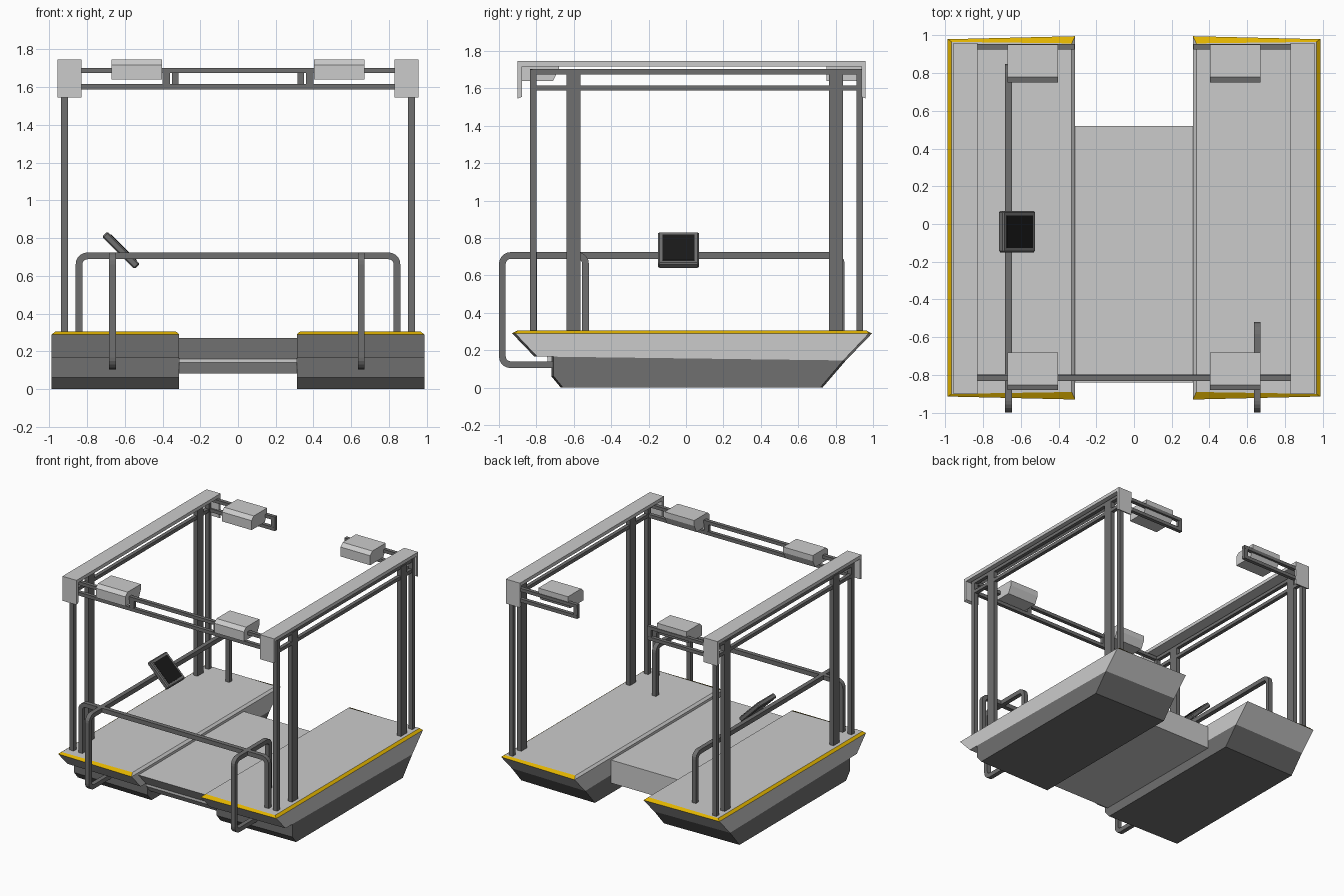
import bpy, bmesh, math
from mathutils import Vector

if "Cube" in bpy.data.objects:
    bpy.data.objects.remove(bpy.data.objects["Cube"])


def material(name, c):
    m = bpy.data.materials.new(name)
    m.diffuse_color = (*c, 1)
    m.use_nodes = True
    m.node_tree.nodes["Principled BSDF"].inputs["Base Color"].default_value = m.diffuse_color
    return m


LIGHT = material("light_grey", (0.65, 0.65, 0.65))
DARK = material("dark_grey", (0.16, 0.16, 0.16))
YELLOW = material("yellow", (0.75, 0.45, 0.0))
BLACK = material("black", (0.01, 0.01, 0.01))


def finish(name, bm, mats, mirror=False):
    bmesh.ops.recalc_face_normals(bm, faces=bm.faces)
    me = bpy.data.meshes.new(name)
    bm.to_mesh(me)
    bm.free()
    for m in mats:
        me.materials.append(m)
    ob = bpy.data.objects.new(name, me)
    bpy.context.collection.objects.link(ob)
    if mirror:
        ob.modifiers.new("Mirror", 'MIRROR')
    return ob


def place(axis, u, v, d):
    # 'x': profile in yz, 'y': profile in xz
    return Vector((d, u, v)) if axis == 'x' else Vector((u, d, v))


def prism(name, pts, axis, a, b, mat, mirror=False, skew=1.0):
    bm = bmesh.new()
    lo = [bm.verts.new(place(axis, u, v, a)) for u, v in pts]
    hi = [bm.verts.new(place(axis, 0.03 + (u - 0.03) * skew, v, b)) for u, v in pts]
    bm.faces.new(lo)
    bm.faces.new(hi)
    for i in range(len(pts)):
        j = (i + 1) % len(pts)
        bm.faces.new((lo[i], lo[j], hi[j], hi[i]))
    return finish(name, bm, [mat], mirror)


def box(name, x, y, z, mat, mirror=False):
    return prism(name, [(y[0], z[0]), (y[1], z[0]), (y[1], z[1]), (y[0], z[1])],
                 'x', x[0], x[1], mat, mirror)


def tube(name, path, axis, depth, w=0.036, r=0.045, mirror=False):
    # square bar swept along a planar path with rounded bends
    P = [Vector(p) for p in path]
    pts = [P[0]]
    for a, b, c in zip(P, P[1:], P[2:]):
        d0, d1 = (a - b).normalized(), (c - b).normalized()
        centre = b + (d0 + d1) * r
        for k in range(6):
            t = k / 5 * math.pi / 2
            pts.append(centre - d1 * r * math.cos(t) - d0 * r * math.sin(t))
    pts.append(P[-1])
    bm = bmesh.new()
    rings = []
    for i, p in enumerate(pts):
        t = (pts[min(i + 1, len(pts) - 1)] - pts[max(i - 1, 0)]).normalized()
        # keep straight runs square at the start and end of each bend
        n = Vector((-t.y, t.x))
        if 0 < i < len(pts) - 1:
            k = (i - 1) % 6
            seg = (pts[i] - pts[i - 1]) if k == 0 else (pts[i + 1] - pts[i]) if k == 5 else None
            if seg:
                s = seg.normalized()
                n = Vector((-s.y, s.x))
        rings.append([bm.verts.new(place(axis, *(p + n * w / 2 * e), depth + w / 2 * f))
                      for e, f in ((-1, -1), (1, -1), (1, 1), (-1, 1))])
    for a, b in zip(rings, rings[1:]):
        for i in range(4):
            j = (i + 1) % 4
            bm.faces.new((a[i], a[j], b[j], b[i]))
    bm.faces.new(rings[0])
    bm.faces.new(rings[-1])
    return finish(name, bm, [DARK], mirror)


# Twin hulls: light upper, dark lower
prism("hull_upper", [(-0.93, 0.29), (-0.81, 0.165), (-0.72, 0.165), (0.855, 0.145), (0.995, 0.29)],
      'x', 0.312, 0.987, LIGHT, True, 0.983)
prism("hull_lower", [(-0.72, 0.165), (-0.72, 0.06), (-0.67, 0), (0.73, 0), (0.855, 0.145)],
      'x', 0.312, 0.987, DARK, True, 0.983)

# Hull deck with sloped yellow rim on the outer side and ends
bm = bmesh.new()
low = [bm.verts.new(p) for p in ((0.312, -0.93, 0.29), (0.987, -0.914, 0.29),
                                 (0.987, 0.979, 0.29), (0.312, 0.995, 0.29))]
top = [bm.verts.new(p) for p in ((0.33, -0.89, 0.306), (0.966, -0.9, 0.306),
                                 (0.966, 0.965, 0.306), (0.33, 0.957, 0.306))]
bm.faces.new(top)
for i in range(4):
    j = (i + 1) % 4
    f = bm.faces.new((low[i], low[j], top[j], top[i]))
    f.material_index = 1 if i < 3 else 0
finish("hull_deck_rim", bm, [LIGHT, YELLOW], True)

# Centre deck between hulls
prism("centre_deck", [(-0.84, 0.27), (-0.74, 0.16), (-0.74, 0.14), (0.52, 0.14), (0.52, 0.27)],
      'x', -0.312, 0.312, LIGHT)
prism("centre_deck_base", [(-0.74, 0.14), (-0.69, 0.082), (0.52, 0.082), (0.52, 0.14)],
      'x', -0.312, 0.312, LIGHT)

# Canopy posts
for name, y0, y1, z1 in (("front_post", -0.835, -0.8, 1.7), ("front_inner_post", -0.64, -0.565, 1.69),
                         ("rear_inner_post", 0.765, 0.84, 1.69), ("rear_post", 0.912, 0.947, 1.7)):
    box(name, (0.902, 0.938), (y0, y1), (0.295, z1), DARK, True)

# Canopy rails: sides, full-width front, short rear stubs
for tag, z0, z1 in (("upper", 1.675, 1.702), ("lower", 1.588, 1.616)):
    box("side_rail_" + tag, (0.905, 0.935), (-0.82, 0.935), (z0, z1), DARK, True)
    box("front_rail_" + tag, (-0.92, 0.92), (-0.833, -0.803), (z0, z1), DARK)
    box("rear_rail_" + tag, (0.315, 0.92), (0.925, 0.955), (z0, z1), DARK, True)
box("front_rail_strut", (0.36, 0.4), (-0.832, -0.804), (1.6, 1.69), DARK, True)
box("rear_rail_end", (0.315, 0.35), (0.926, 0.954), (1.6, 1.69), DARK, True)

# Roof beam with turned-down ends
prism("roof_beam", [(-0.9, 1.545), (-0.9, 1.745), (0.96, 1.745), (0.96, 1.545), (0.937, 1.555),
                    (0.937, 1.717), (-0.877, 1.717), (-0.877, 1.555)], 'x', 0.83, 0.957, LIGHT, True)

# Lamp housings
for name, y in (("front_lamp", -0.88), ("rear_lamp", 0.75)):
    prism(name, [(y, 1.64), (y, 1.717), (y + 0.028, 1.745), (y + 0.2, 1.745), (y + 0.2, 1.7),
                 (y + 0.17, 1.64)], 'x', 0.402, 0.67, LIGHT, True)

# Handrails
tube("front_handrail", [(-0.842, 0.295), (-0.842, 0.706), (0.842, 0.706), (0.842, 0.295)], 'y', -0.815)
for name, x, y_end in (("left_handrail", -0.665, 0.83), ("right_handrail", 0.653, -0.537)):
    tube(name, [(-0.7, 0.122), (-0.982, 0.122), (-0.982, 0.706), (y_end, 0.706), (y_end, 0.295)], 'x', x)

# Tilted control screen
screen = box("screen_housing", (-0.122, 0.122), (-0.11, 0.11), (-0.02, 0.02), DARK)
bev = screen.modifiers.new("Bevel", 'BEVEL')
bev.width, bev.segments = 0.008, 1
glass = box("screen_glass", (-0.097, 0.097), (-0.086, 0.086), (0.01, 0.022), BLACK)
for ob in (screen, glass):
    ob.location = (-0.62, -0.04, 0.735)
    ob.rotation_euler = (0, math.radians(45), 0)
